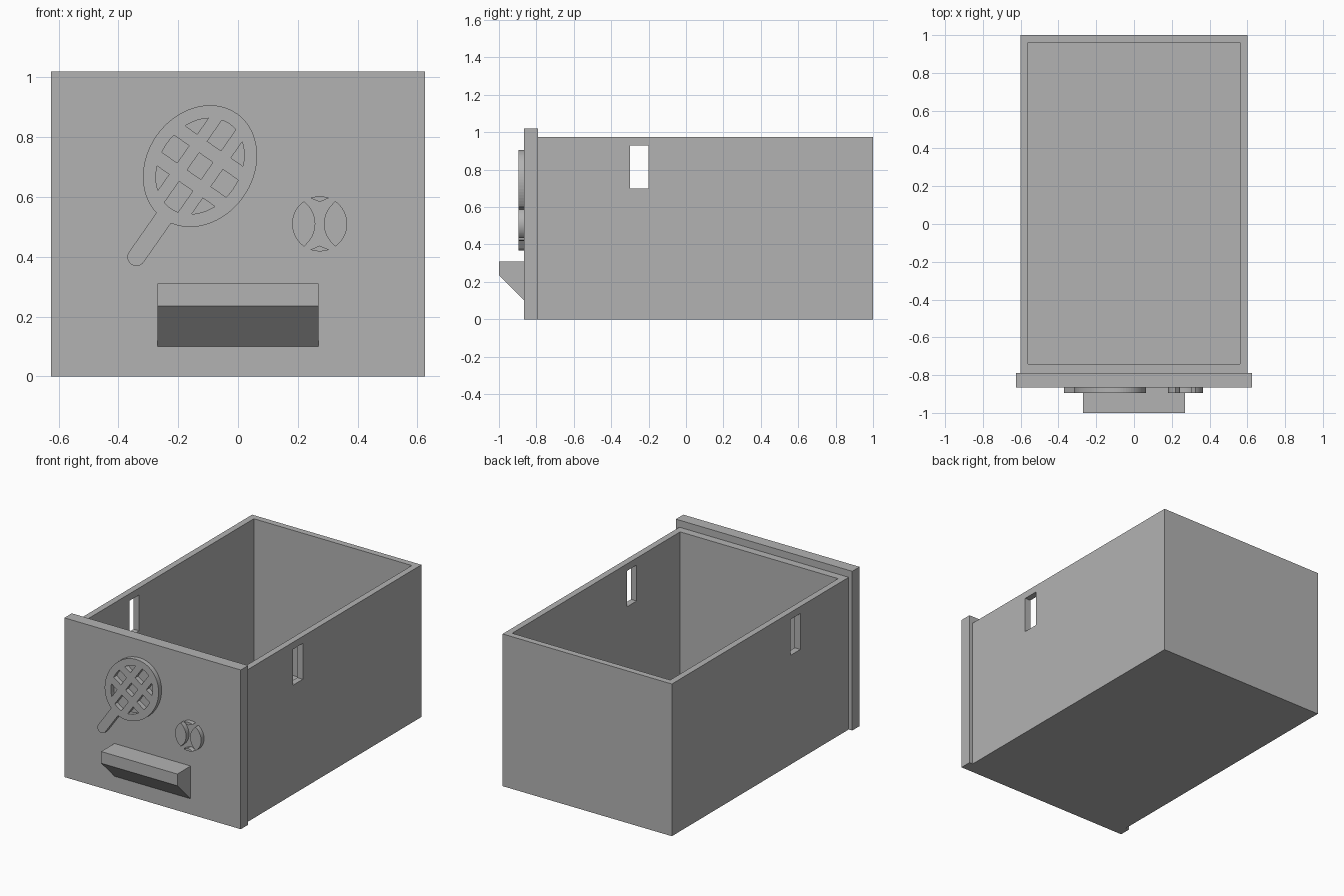
import bpy, bmesh
from math import sin, cos, pi, radians, asin, atan2
from mathutils import Vector

if "Cube" in bpy.data.objects:
    bpy.data.objects.remove(bpy.data.objects["Cube"])

grey = bpy.data.materials.new("plain grey")
grey.use_nodes = True
grey.diffuse_color = (0.45, 0.45, 0.45, 1)
grey.node_tree.nodes["Principled BSDF"].inputs["Base Color"].default_value = grey.diffuse_color


def add_object(name, data):
    obj = bpy.data.objects.new(name, data)
    bpy.context.collection.objects.link(obj)
    return obj


def finish(bm, name):
    bmesh.ops.recalc_face_normals(bm, faces=bm.faces)
    mesh = bpy.data.meshes.new(name)
    bm.to_mesh(mesh)
    bm.free()
    mesh.materials.append(grey)
    return add_object(name, mesh)


def box(name, low, high):
    bm = bmesh.new()
    bmesh.ops.create_cube(bm, size=1)
    low, high = Vector(low), Vector(high)
    for v in bm.verts:
        v.co = (low + high) / 2 + v.co * (high - low)
    return finish(bm, name)


def evaluated_mesh(obj):
    deps = bpy.context.evaluated_depsgraph_get()
    return bpy.data.meshes.new_from_object(obj.evaluated_get(deps))


def cut(target, cutter):
    mod = target.modifiers.new("cut", 'BOOLEAN')
    mod.operation, mod.solver, mod.object = 'DIFFERENCE', 'EXACT', cutter
    mesh = evaluated_mesh(target)
    target.modifiers.clear()
    target.data = mesh
    bpy.data.objects.remove(cutter)


def relief(name, outlines):
    """Raised plate on the front panel; inner outlines become holes."""
    curve = bpy.data.curves.new(name + "_outline", 'CURVE')
    curve.dimensions, curve.fill_mode, curve.extrude = '2D', 'BOTH', 0.015
    for pts in outlines:
        spline = curve.splines.new('POLY')
        spline.points.add(len(pts) - 1)
        for p, (x, z) in zip(spline.points, pts):
            p.co = (x, z, 0, 1)
        spline.use_cyclic_u = True
        spline.use_smooth = False
    helper = add_object(name + "_helper", curve)
    bm = bmesh.new()
    bm.from_mesh(evaluated_mesh(helper))
    bpy.data.objects.remove(helper)
    bmesh.ops.remove_doubles(bm, verts=bm.verts, dist=1e-5)
    for v in bm.verts:
        v.co = (v.co.x, -0.88 - v.co.z, v.co.y)
    for f in bm.faces:
        f.material_index = 0
    return finish(bm, name)


def clip(pts, axis, sign, limit):
    """Keep the part of a polygon where sign * coordinate < limit."""
    out = []
    for a, b in zip(pts, pts[1:] + pts[:1]):
        da, db = sign * a[axis] - limit, sign * b[axis] - limit
        if da <= 0:
            out.append(a)
        if da * db < 0:
            t = da / (da - db)
            out.append((a[0] + t * (b[0] - a[0]), a[1] + t * (b[1] - a[1])))
    return out


def arc(cx, cz, rx, rz, start, end, n):
    return [(cx + rx * cos(start + (end - start) * i / n),
             cz + rz * sin(start + (end - start) * i / n)) for i in range(n + 1)]


# Open drawer body with a slot through both side walls
body = box("drawer_body", (-0.6, -0.79, 0), (0.6, 1, 0.975))
cut(body, box("cavity", (-0.56, -0.74, 0.045), (0.56, 0.96, 1.2)))
cut(body, box("slots", (-0.8, -0.3, 0.7), (0.8, -0.2, 0.93)))

# Front panel
box("front_panel", (-0.625, -0.865, 0), (0.625, -0.79, 1.02))

# Pull handle with a sloped underside
bm = bmesh.new()
profile = [(-0.865, 0.1), (-0.865, 0.31), (-1, 0.31), (-1, 0.235)]
face = bm.faces.new([bm.verts.new((-0.27, y, z)) for y, z in profile])
side = bmesh.ops.extrude_face_region(bm, geom=[face])["geom"]
bmesh.ops.translate(bm, vec=(0.54, 0, 0),
                    verts=[v for v in side if isinstance(v, bmesh.types.BMVert)])
finish(bm, "pull_handle")

# Racket: oval head, round-ended grip, and string holes clipped to the rim
tilt = radians(55)
def place(pts):
    return [(-0.127 + u * cos(tilt) + v * sin(tilt),
             0.703 + u * sin(tilt) - v * cos(tilt)) for u, v in pts]

gap = asin(0.03 / 0.178)
outline = arc(0, 0, 0.215, 0.178, gap - pi, pi - gap, 72)
outline += arc(-0.371, 0, 0.03, 0.03, pi / 2, 3 * pi / 2, 16)
shapes = [place(outline)]
rim = arc(0, 0, 0.172, 0.134, 0, 2 * pi, 72)[:-1]
u_cells = [(-0.3, -0.082), (-0.035, 0.035), (0.082, 0.3)]
v_cells = [(-0.3, -0.069), (-0.028, 0.028), (0.069, 0.3)]
for u0, u1 in u_cells:
    for v0, v1 in v_cells:
        hole = rim
        for axis, sign, limit in ((0, 1, u1), (0, -1, -u0), (1, 1, v1), (1, -1, -v0)):
            hole = clip(hole, axis, sign, limit)
        shapes.append(place(hole))
relief("racket", shapes)

# Ball: two side pieces and two small caps, separated by the seam grooves
bx, bz, r = 0.273, 0.51, 0.092
seam = atan2(0.073, -0.05)
bend = atan2(0.073, 0.056)
left = arc(0, 0, r, r, seam, 2 * pi - seam, 32)
left += arc(-0.106, 0, 0.0915, 0.0915, -bend, bend, 16)[1:-1]
cap = arc(0, 0, r, r, radians(70), radians(110), 12) + [(0, 0.073)]
for name, pts, sx, sz in (("ball_left", left, -1, 1), ("ball_right", left, 1, 1),
                          ("ball_top", cap, 1, 1), ("ball_bottom", cap, 1, -1)):
    relief(name, [[(bx + sx * x, bz + sz * z) for x, z in pts]])
